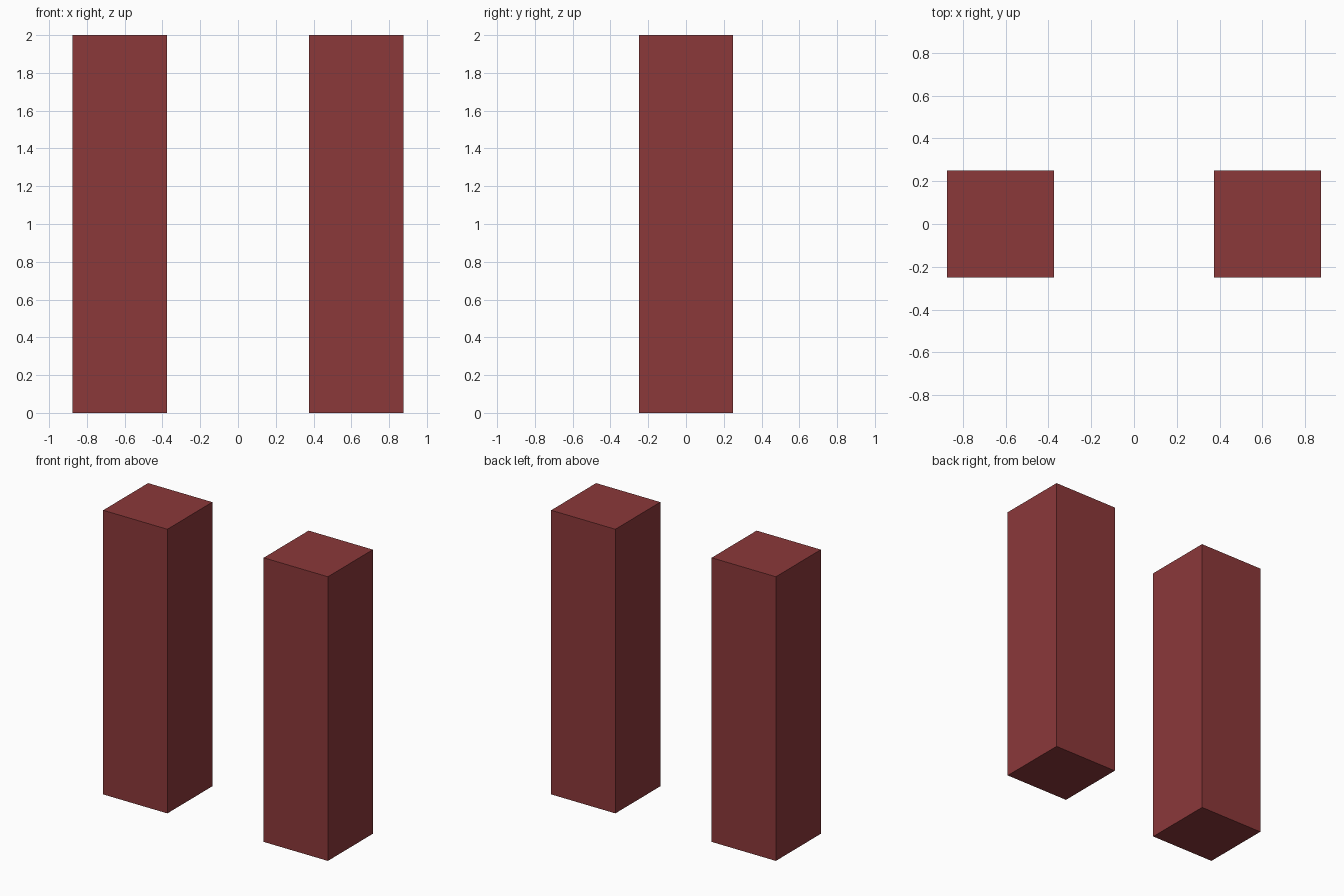
import bpy

if "Cube" in bpy.data.objects:
    bpy.data.objects.remove(bpy.data.objects["Cube"])

WIDTH, HEIGHT, OFFSET = 0.5, 2.0, 0.625

mat = bpy.data.materials.new("dark_red")
mat.diffuse_color = (0.26, 0.04, 0.042, 1)
mat.use_nodes = True
mat.node_tree.nodes["Principled BSDF"].inputs["Base Color"].default_value = mat.diffuse_color

# Two square pillars, mirrored about x = 0
for name, side in (("left_pillar", -1), ("right_pillar", 1)):
    bpy.ops.mesh.primitive_cube_add(size=1, location=(side * OFFSET, 0, HEIGHT / 2))
    pillar = bpy.context.object
    pillar.name = name
    pillar.scale = (WIDTH, WIDTH, HEIGHT)
    bpy.ops.object.transform_apply(location=False, rotation=False, scale=True)
    pillar.data.materials.append(mat)
